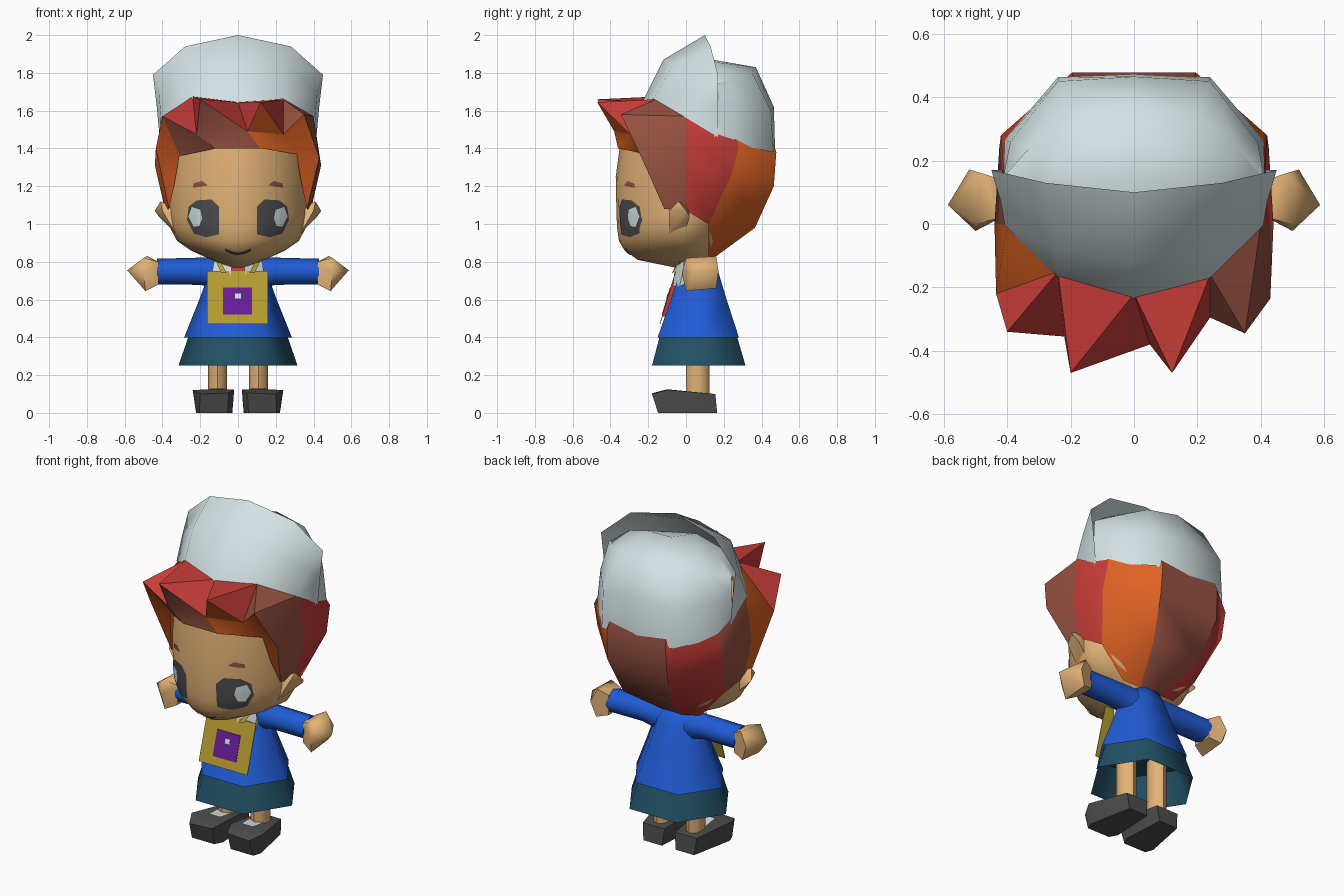
import bpy, bmesh, math
from mathutils import Vector
from mathutils.bvhtree import BVHTree

if "Cube" in bpy.data.objects:
    bpy.data.objects.remove(bpy.data.objects["Cube"])


def material(name, r, g, b):
    lin = lambda c: (c / 255 / 12.92) if c < 11 else ((c / 255 + 0.055) / 1.055) ** 2.4
    m = bpy.data.materials.new(name)
    m.diffuse_color = (lin(r), lin(g), lin(b), 1)
    m.use_nodes = True
    m.node_tree.nodes["Principled BSDF"].inputs["Base Color"].default_value = m.diffuse_color
    return m


WHITE = material("pale_cloth", 212, 226, 228)
SKIN = material("skin", 226, 178, 118)
BROWN = material("hair_brown", 152, 82, 65)
RED = material("hair_red", 198, 60, 56)
ORANGE = material("hair_orange", 222, 98, 35)
BLUE = material("coat_blue", 32, 92, 214)
TEAL = material("skirt_teal", 33, 81, 101)
GREY = material("dark_grey", 77, 77, 77)
GOLD = material("gold", 182, 156, 48)
PURPLE = material("purple", 104, 28, 155)


def make(name, verts, faces, mats, idx=None, angle=50, hull=False):
    bm = bmesh.new()
    vs = [bm.verts.new(v) for v in verts]
    if hull:
        bmesh.ops.convex_hull(bm, input=vs)
        loose = [v for v in bm.verts if not v.link_faces]
        bmesh.ops.delete(bm, geom=loose, context='VERTS')
    else:
        for i, f in enumerate(faces):
            face = bm.faces.new([vs[k] for k in f])
            face.material_index = idx[i] if idx else 0
        bmesh.ops.remove_doubles(bm, verts=bm.verts[:], dist=0.0005)
    bmesh.ops.recalc_face_normals(bm, faces=bm.faces[:])
    me = bpy.data.meshes.new(name)
    bm.to_mesh(me)
    bm.free()
    for m in mats:
        me.materials.append(m)
    ob = bpy.data.objects.new(name, me)
    bpy.context.collection.objects.link(ob)
    bpy.ops.object.select_all(action='DESELECT')
    ob.select_set(True)
    bpy.context.view_layer.objects.active = ob
    bpy.ops.object.shade_smooth_by_angle(angle=math.radians(angle))
    return ob


def loft(name, rings, n, mat, axis='Z', caps=(True, True), angle=50, power=2.0):
    """Rings are (centre, radius_a, radius_b, optional front radius_b), lying across the axis."""
    verts, faces = [], []
    bend = lambda t: math.copysign(abs(t) ** (2 / power), t)
    for c, ra, rb, *front in rings:
        for k in range(n):
            a = 2 * math.pi * k / n
            r = front[0] if front and math.sin(a) < 0 else rb
            u, v = ra * bend(math.cos(a)), r * bend(math.sin(a))
            verts.append(Vector(c) + Vector((u, v, 0) if axis == 'Z' else (0, u, v)))
    for i in range(len(rings) - 1):
        for k in range(n):
            j = (k + 1) % n
            faces.append((i * n + k, i * n + j, (i + 1) * n + j, (i + 1) * n + k))
    if caps[0]:
        faces.append(tuple(range(n))[::-1])
    if caps[1]:
        faces.append(tuple(range((len(rings) - 1) * n, len(rings) * n)))
    return make(name, verts, faces, [mat], angle=angle)


def span(z, w, front, back, k=1.0):
    return ((0, (front + back) / 2, z), w, (back - front) / 2 / k)


def mirrored_sheet(name, rows, mat):
    """Sheet from rows of points running from the centre line to the +x side."""
    full = [[(-x, y, z) for x, y, z in r[:0:-1]] + list(r) for r in rows]
    n = len(full[0])
    faces = [(i * n + k, i * n + k + 1, (i + 1) * n + k + 1, (i + 1) * n + k)
             for i in range(len(full) - 1) for k in range(n - 1)]
    return make(name, [p for r in full for p in r], faces, [mat], angle=60)


# Head: height, half width, front depth, back depth
skull = [(0.77, 0.04, 0.06, 0.04), (0.81, 0.14, 0.255, 0.13), (0.86, 0.25, 0.325, 0.16), (0.91, 0.322, 0.355, 0.19),
         (0.98, 0.36, 0.365, 0.23), (1.05, 0.37, 0.368, 0.26), (1.25, 0.372, 0.372, 0.26), (1.45, 0.36, 0.345, 0.26)]
head = loft("head", [((0, 0, z), w, b, f) for z, w, f, b in skull], 28, SKIN, power=1.82)
face_tree = BVHTree.FromPolygons([v.co for v in head.data.vertices],
                                 [tuple(p.vertices) for p in head.data.polygons])


def decal(name, mat, centre, outline, lift):
    """Thin patch laid on the face; the outline is in x and z."""
    flat, faces, n, steps = [centre], [], len(outline), 4
    for s in range(1, steps + 1):
        flat += [(centre[0] + (x - centre[0]) * s / steps,
                  centre[1] + (z - centre[1]) * s / steps) for x, z in outline]
    verts = []
    for x, z in flat:
        hit = face_tree.ray_cast(Vector((x, -2, z)), Vector((0, 1, 0)))[0]
        verts.append((x, (hit.y if hit else -0.2) - lift, z))
    for k in range(n):
        j = (k + 1) % n
        faces.append((0, 1 + k, 1 + j))
        for s in range(steps - 1):
            a, b = 1 + s * n, 1 + (s + 1) * n
            faces.append((a + k, b + k, b + j, a + j))
    return make(name, verts, faces, [mat])


def on_face(name, mat, s, corners, lift):
    """Decal from a polygon whose edges are split in three."""
    n = len(corners)
    pts = [(s * (a[0] + (b[0] - a[0]) * t / 3), a[1] + (b[1] - a[1]) * t / 3)
           for a, b in zip(corners, corners[1:] + corners[:1]) for t in range(3)]
    decal(name, mat, (s * sum(c[0] for c in corners) / n, sum(c[1] for c in corners) / n), pts, lift)


# Eyes, brows, ears
EYE = [(.10, .945), (.10, 1.09), (.14, 1.13), (.22, 1.125), (.262, 1.09), (.27, 1.02), (.235, .95), (.17, .93)]
SHINE = [(.19, 1.03), (.20, 1.075), (.245, 1.09), (.262, 1.04), (.235, .985), (.205, .99)]
BROW = [(.16, 1.205), (.19, 1.228), (.235, 1.215), (.24, 1.192), (.20, 1.197)]
for side, s in (("right", 1), ("left", -1)):
    on_face("eye_" + side, GREY, s, EYE, 0.005)
    on_face("eye_shine_" + side, WHITE, s, SHINE, 0.009)
    on_face("brow_" + side, BROWN, s, BROW, 0.005)
    ear = [(.44, 0, 1.07), (.41, -.04, 1.12), (.40, -.09, 1.07), (.35, .01, 1.09), (.33, -.09, .95),
           (.34, 0, .97), (.42, .02, 1.04), (.33, -.08, 1.08)]
    make("ear_" + side, [(s * x, y, z) for x, y, z in ear], [], [SKIN], hull=True)

# Mouth
arc = [i / 6 * 0.07 for i in range(-6, 7)]
curve = lambda x, t: 0.843 + 0.022 * (x / 0.07) ** 2 + t
decal("mouth", GREY, (0, 0.843), [(x, curve(x, -0.007)) for x in arc] +
      [(x, curve(x, 0.007)) for x in arc[::-1]], 0.005)

# Hair: fringe spikes, hairline and root points
P = {"R1": (-.24, -.15, 1.675), "R2": (0, -.22, 1.645), "R3": (.24, -.16, 1.66),
     "A": (-.40, -.34, 1.57), "V1": (-.22, -.355, 1.475), "B": (-.20, -.47, 1.66),
     "V2": (.05, -.38, 1.49), "C": (.12, -.47, 1.645), "V3": (.24, -.295, 1.475), "D": (.35, -.345, 1.58),
     "H0": (-.31, -.205, 1.36), "H1": (-.12, -.36, 1.40), "H2": (.12, -.36, 1.40), "H3": (.31, -.205, 1.37),
     "Lx": (-.435, -.22, 1.40), "Rx": (.43, -.235, 1.35)}
# Hair: side and back columns, mirrored
half = {"r": (.40, 0, 1.57), "m": (.44, 0, 1.31), "l": (.385, 0, 1.07), "t": (.365, -.115, 1.08),
        "i": (.335, -.168, 1.22),
        "b0": (.36, .2, 1.6), "b1": (.42, .28, 1.41), "b2": (.425, .24, 1.26), "b3": (.33, .12, 1.0),
        "b4": (.18, .12, .83), "c0": (.18, .41, 1.6), "c1": (.195, .478, 1.38), "c2": (.2, .465, 1.2),
        "c3": (.165, .365, .98), "c4": (.07, .14, .815)}
for k, (x, y, z) in half.items():
    P["R" + k], P["L" + k] = (x, y, z), (-x, y, z)
panels = [(f, 1) for f in ("R1 Lx A", "R1 A V1", "R1 V1 B", "R1 B R2", "R2 B V2", "R2 V2 C", "R2 C R3", "R3 C V3")]
panels += [(f, 0) for f in ("R3 V3 D", "R3 D Rr", "Rr D Rx", "Rr Rx Rm", "Rx Rt Rl Rm", "A V1 H0",
                            "V1 B V2", "V1 V2 H1", "V1 H1 H0", "V2 H2 H1")]
panels += [(f, 2) for f in ("Lr R1 Lx", "Lr Lx Lm", "Lx Lt Ll Lm", "A H0 Lx", "Lx H0 Li", "Lx Li Lt", "V2 C V3",
                            "V2 V3 H2", "V3 H3 H2", "V3 D H3", "D Rx H3", "Rx Ri H3", "Rx Rt Ri")]
for s, side_col, quarter_col in (("R", 1, 2), ("L", 0, 1)):
    panels += [(" ".join(s + k for k in f.split()), side_col)
               for f in ("r b0 b1", "r b1 b2 m", "m b2 b3 l")]
    panels += [(f"{s}b{i} {s}c{i} {s}c{i+1} {s}b{i+1}", quarter_col) for i in range(4)]
panels += [(f"Rc{i} Lc{i} Lc{i+1} Rc{i+1}", 0) for i in range(4)]
keys = list(P)
make("hair", list(P.values()), [[keys.index(k) for k in f.split()] for f, c in panels],
     [BROWN, RED, ORANGE], [c for f, c in panels], angle=40)

# Hat: turned-up front brim and rounded crown
mirrored_sheet("hat_brim", [
    [(0, -.235, 1.64), (.24, -.17, 1.662), (.408, -.005, 1.565), (.415, .17, 1.46)],
    [(0, -.12, 1.87), (.25, -.07, 1.84), (.42, .07, 1.70), (.43, .17, 1.62)],
    [(0, .10, 2.0), (.28, .13, 1.94), (.45, .17, 1.79), (.45, .17, 1.79)]], WHITE)
mirrored_sheet("hat_crown", [
    [(0, .472, 1.38), (.24, .463, 1.38), (.41, .265, 1.42), (.412, .15, 1.46)],
    [(0, .465, 1.62), (.24, .45, 1.60), (.39, .26, 1.62), (.412, .15, 1.64)],
    [(0, .37, 1.83), (.20, .35, 1.80), (.33, .24, 1.76), (.41, .15, 1.74)],
    [(0, .14, 1.87), (.17, .13, 1.86), (.30, .11, 1.82), (.405, .13, 1.74)],
    [(0, -.10, 1.80), (.22, -.065, 1.77), (.38, .03, 1.68), (.40, .12, 1.60)]], WHITE)

# Coat, skirt, neck
hexa = 0.866
loft("coat", [span(0.40, 0.285, -0.15, 0.28, hexa), span(0.60, 0.205, -0.08, 0.215, hexa),
              span(0.75, 0.15, -0.03, 0.17, hexa), span(0.82, 0.10, 0.01, 0.15, hexa)],
     6, BLUE, caps=(False, True), angle=65)
loft("skirt", [span(0.25, 0.315, -0.18, 0.315, hexa), span(0.44, 0.25, -0.13, 0.26, hexa)],
     6, TEAL, caps=(False, True), angle=65)
loft("neck", [span(0.74, 0.06, -0.01, 0.11), span(0.84, 0.06, -0.01, 0.11)], 10, SKIN)


def chest_plate(name, x0, x1, z0, z1, lift, mat, thick=0.006):
    """Tilted plate lying along the sloping front of the coat."""
    y = lambda z: -0.14 + (z - 0.47) * 0.3 - lift
    make(name, [(x, y(z) + t, z) for x in (x0, x1) for z in (z0, z1) for t in (0, thick)],
         [], [mat], hull=True, angle=20)


# Book on the chest with its emblem, tie behind it
chest_plate("tie", -0.045, 0.045, 0.51, 0.79, -0.004, RED, 0.035)
chest_plate("book", -0.165, 0.16, 0.47, 0.75, 0, GOLD, 0.004)
chest_plate("book_panel", -0.08, 0.075, 0.52, 0.665, 0.003, PURPLE)
chest_plate("book_dot", -0.015, 0.015, 0.605, 0.632, 0.006, WHITE)

for side, s in (("right", 1), ("left", -1)):
    mir = lambda pts: [(s * x, y, z) for x, y, z in pts]
    # Collar and book strap
    make("collar_" + side, mir([(.03, -.055, .80), (.125, -.012, .815), (.135, -.012, .76), (.12, -.035, .67),
                                (.045, -.07, .67), (.05, .03, .81), (.12, .04, .70)]), [], [WHITE], hull=True)
    make("strap_" + side, mir([(.06, -.075, .74), (.088, -.07, .74), (.118, -.03, .805), (.095, -.04, .81)]),
         [(0, 1, 2, 3)], [GOLD])
    # Sleeve and hand
    loft("sleeve_" + side, [((s * 0.07, 0.08, 0.735), 0.075, 0.088), ((s * 0.20, 0.08, 0.75), 0.07, 0.072),
                            ((s * 0.43, 0.08, 0.748), 0.074, 0.068)], 8, BLUE, axis='X')
    make("hand_" + side, mir([(.42, .02, .68), (.42, .02, .80), (.42, .14, .68), (.42, .14, .80),
                              (.48, .16, .83), (.50, .0, .82), (.49, .16, .66), (.49, 0, .645),
                              (.52, .172, .75), (.50, -.022, .74), (.587, .06, .755)]),
         [], [SKIN], hull=True, angle=60)
    # Leg, shoe and pale instep
    loft("leg_" + side, [((s * 0.108, 0.062, 0.08), 0.05, 0.062), ((s * 0.108, 0.062, 0.50), 0.05, 0.062)], 8, SKIN)
    make("shoe_" + side, mir([(.02, -.10, .125), (.05, -.175, .105), (.20, -.18, .10), (.24, -.10, .122),
                              (.18, .155, .10), (.035, .155, .10), (.03, -.10, 0), (.055, -.148, 0),
                              (.205, -.148, 0), (.222, -.10, 0), (.17, .165, 0), (.045, .165, 0)]),
         [], [GREY], hull=True, angle=50)
    make("instep_" + side, mir([(.07, -.07, .129), (.148, -.07, .129), (.155, .03, .12), (.06, .03, .12)]),
         [(0, 1, 2, 3)], [WHITE])
